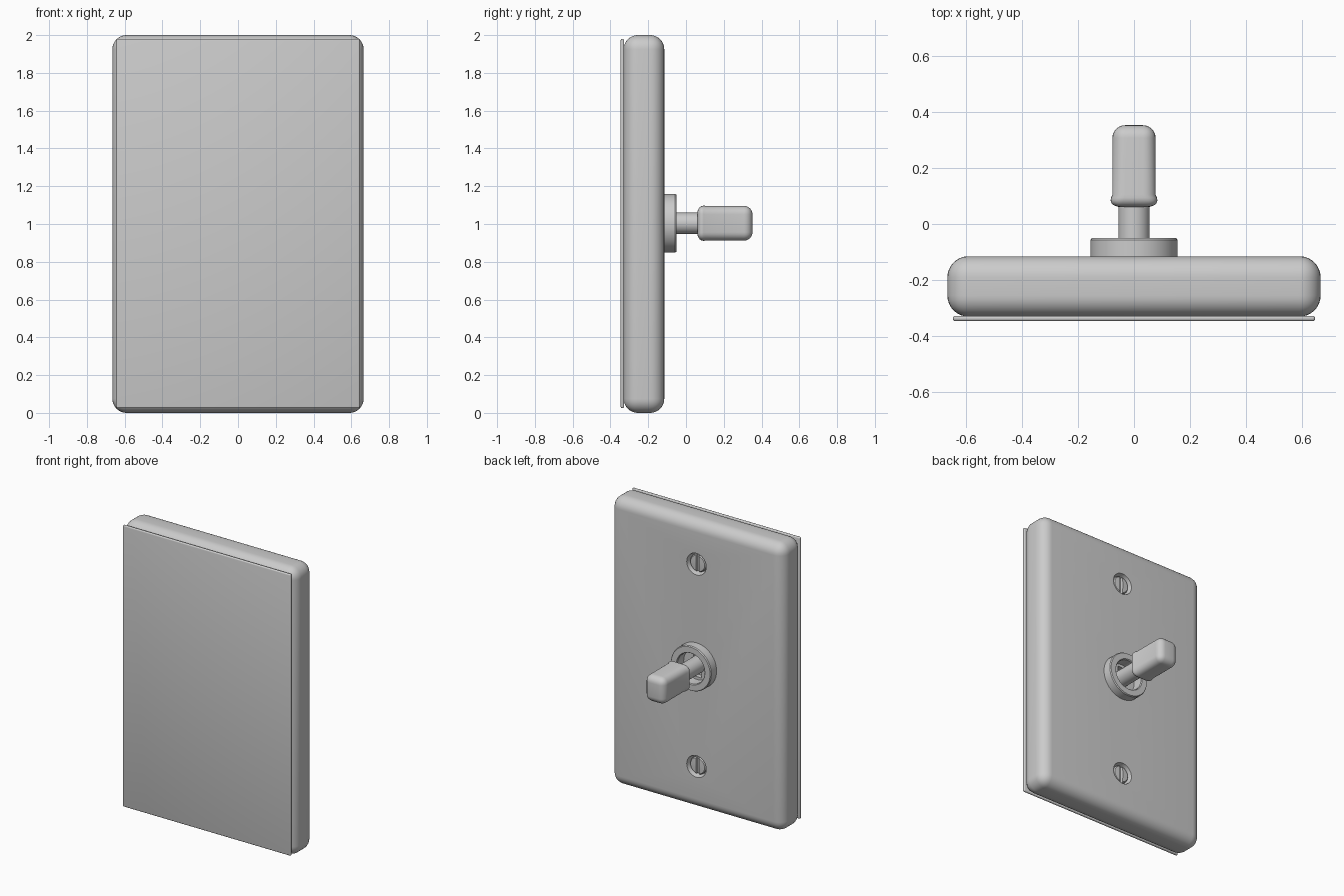
import bpy, bmesh, math
from mathutils import Matrix, Vector

if "Cube" in bpy.data.objects:
    bpy.data.objects.remove(bpy.data.objects["Cube"])

TO_Y = Matrix.Rotation(-math.pi / 2, 4, 'X')   # local z -> world +y


def smooth(o, angle=35):
    bpy.ops.object.select_all(action='DESELECT')
    o.select_set(True)
    bpy.context.view_layer.objects.active = o
    bpy.ops.object.shade_smooth_by_angle(angle=math.radians(angle))
    return o


def make(name, bm):
    bmesh.ops.recalc_face_normals(bm, faces=bm.faces)
    me = bpy.data.meshes.new(name)
    bm.to_mesh(me)
    bm.free()
    o = bpy.data.objects.new(name, me)
    bpy.context.collection.objects.link(o)
    return o


def box(name, lo, hi, bevel=0, segs=6):
    bm = bmesh.new()
    bmesh.ops.create_cube(bm, size=1)
    lo, hi = Vector(lo), Vector(hi)
    for v in bm.verts:
        v.co = (lo + hi) / 2 + v.co * (hi - lo)
    if bevel:
        bmesh.ops.bevel(bm, geom=bm.edges[:], offset=bevel, segments=segs,
                        profile=0.5, affect='EDGES', clamp_overlap=True)
    return make(name, bm)


def lathe(name, profile, z, closed=False, n=48):
    """Revolve (radius, y) points about the y axis at height z."""
    bm = bmesh.new()
    vs = [bm.verts.new((r, 0, y)) for r, y in profile]
    pairs = list(zip(vs, vs[1:])) + ([(vs[-1], vs[0])] if closed else [])
    es = [bm.edges.new(p) for p in pairs]
    bmesh.ops.spin(bm, geom=vs + es, axis=(0, 0, 1), cent=(0, 0, 0),
                   steps=n, angle=math.tau)
    bmesh.ops.remove_doubles(bm, verts=bm.verts, dist=1e-5)
    bm.transform(Matrix.Translation((0, 0, z)) @ TO_Y)
    return make(name, bm)


def cut(o, cutter):
    m = o.modifiers.new("cut", 'BOOLEAN')
    m.operation, m.solver, m.object = 'DIFFERENCE', 'EXACT', cutter
    bpy.context.view_layer.objects.active = o
    bpy.ops.object.modifier_apply(modifier=m.name)
    bpy.data.objects.remove(cutter)


FACE = -0.115
MID = 1.004

# Backing gasket and rounded wall plate
smooth(box("gasket", (-0.645, -0.346, 0.025), (0.645, -0.327, 1.98), 0.008, 3))
plate = box("wall_plate", (-0.665, -0.33, 0), (0.665, FACE, 2), 0.075, 8)

# Toggle opening and countersunk screws
cut(plate, lathe("cutter", [(0, -0.17), (0.105, -0.17), (0.105, 0), (0, 0)], MID))
for name, z in (("upper_screw", 1.705), ("lower_screw", 0.30)):
    cut(plate, lathe("cutter", [(0, -0.16), (0.066, -0.16), (0.075, FACE),
                                (0.075, 0), (0, 0)], z))
    screw = lathe(name, [(0, -0.165), (0.060, -0.165), (0.060, -0.134),
                         (0.054, -0.127), (0, -0.124)], z, n=32)
    cut(screw, box("cutter", (-0.011, -0.147, z - 0.1), (0.011, 0, z + 0.1)))
    smooth(screw)
smooth(plate)

# Collar ring
collar = lathe("collar", [(0.105, FACE - 0.02), (0.155, FACE - 0.02), (0.155, -0.057),
                          (0.150, -0.05), (0.110, -0.05), (0.105, -0.056)], MID, True)
smooth(collar)

# Slotted bushing inside the collar
bushing = lathe("bushing", [(0, -0.172), (0.107, -0.172), (0.107, -0.125),
                            (0, -0.125)], MID)
cut(bushing, box("cutter", (-0.03, -0.16, MID - 0.085), (0.03, 0, MID + 0.085)))
smooth(bushing)

# Toggle stem
smooth(lathe("toggle_stem", [(0, -0.165), (0.056, -0.165), (0.056, 0.10), (0, 0.10)], MID))

# Toggle handle: rounded box with a neck narrowing toward the stem
handle = box("toggle_handle", (-0.077, 0.06, MID - 0.092), (0.077, 0.352, MID + 0.092), 0.045, 6)
for v in handle.data.vertices:
    t = max(0, (0.105 - v.co.y) / 0.045)
    v.co.x *= 1 + 0.35 * t
    v.co.z = MID + (v.co.z - MID) * (1 + 0.12 * t)
smooth(handle)
